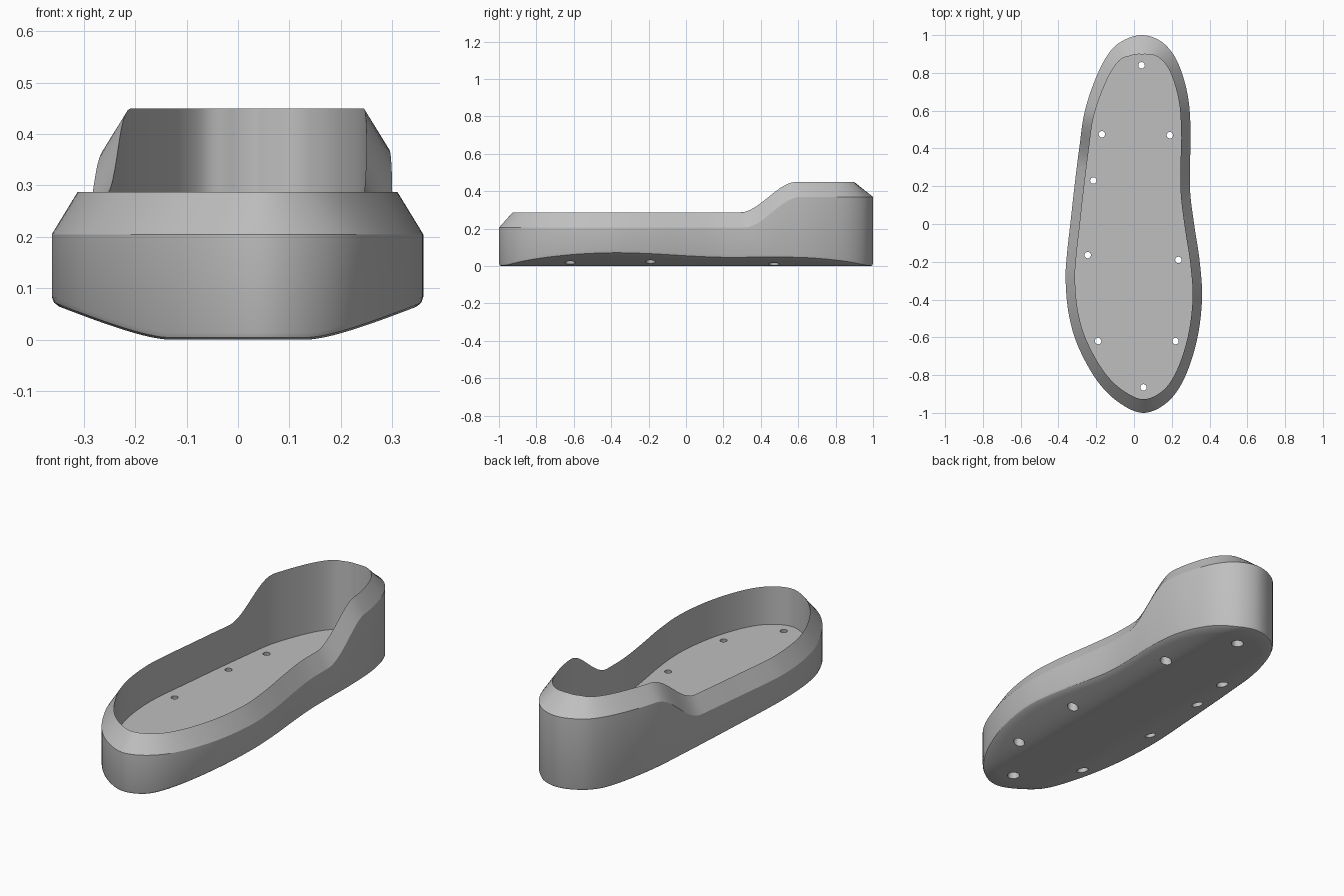
import bpy, bmesh
from mathutils import Vector

cube = bpy.data.objects.get("Cube")
if cube:
    bpy.data.objects.remove(cube)

grey = bpy.data.materials.new("plain_grey")
grey.use_nodes = True
grey.diffuse_color = (0.52, 0.52, 0.52, 1)
grey.node_tree.nodes["Principled BSDF"].inputs["Base Color"].default_value = grey.diffuse_color

# Foot outline, counterclockwise from the heel
OUTLINE = [Vector(p) for p in (
    (.04, 1), (-.05, .975), (-.125, .915), (-.195, .79), (-.26, .6), (-.29, .4), (-.315, .2),
    (-.335, .02), (-.355, -.16), (-.362, -.3), (-.345, -.48), (-.295, -.65), (-.195, -.83),
    (-.08, -.945), (.05, -1), (.175, -.945), (.265, -.82), (.332, -.62), (.36, -.4),
    (.348, -.2), (.318, 0), (.298, .16), (.296, .3), (.3, .48), (.288, .66), (.25, .81),
    (.2, .91), (.13, .975))]
FLOOR = .092


def smooth_loop(pts, steps=8):
    """Closed Catmull-Rom curve through the points."""
    out, n = [], len(pts)
    for i in range(n):
        a, b, c, d = (pts[(i + k) % n] for k in (-1, 0, 1, 2))
        for s in range(steps):
            t = s / steps
            out.append(b + (c - a) * t / 2 + (a * 2 - b * 5 + c * 4 - d) * t * t / 2
                       + (b * 3 - a - c * 3 + d) * t ** 3 / 2)
    return out


def ease(v, lo, hi):
    t = min(max((v - lo) / (hi - lo), 0), 1)
    return t * t * (3 - 2 * t)


def rim_height(y):
    return .287 + .163 * ease(y, .29, .59)


def sole_height(x):
    """Underside: flat in the middle, rolling up to the sides."""
    d = max(abs(x) - .13, 0)
    return .43 * d * d / (d + .1)


loop = smooth_loop(OUTLINE)
count = len(loop)
normals = []
for i in range(count):
    t = (loop[(i + 1) % count] - loop[i - 1]).normalized()
    normals.append(Vector((t.y, -t.x)))


def inset(amount):
    return [p - n * amount for p, n in zip(loop, normals)]


# Inner rim is inset further at heel and toe than along the sides
inner = [p - n * (.05 + (.052 if n.y > 0 else .023) * n.y ** 2) for p, n in zip(loop, normals)]

bm = bmesh.new()


def ring(points, height):
    return [bm.verts.new((p.x, p.y, height(p))) for p in points]


rings = []
# Curved underside, growing outwards from the centre
base = inset(.014)
for k in range(1, 15):
    rings.append(ring([p * (k / 14) for p in base], lambda p: sole_height(p.x)))
# Rounded lower edge, wall, bevelled rim and inner wall
rings.append(ring(inset(.004), lambda p: sole_height(p.x) + .004))
rings.append(ring(loop, lambda p: sole_height(p.x) + .014))
rings.append(ring(loop, lambda p: .205 + .165 * ease(p.y, .31, .61)))
rings.append(ring(inner, lambda p: rim_height(p.y)))
rings.append(ring(inner, lambda p: FLOOR))
for low, high in zip(rings, rings[1:]):
    for i in range(count):
        j = (i + 1) % count
        bm.faces.new((low[i], low[j], high[j], high[i]))
bm.faces.new(rings[0][::-1])
bm.faces.new(rings[-1])
bmesh.ops.recalc_face_normals(bm, faces=bm.faces[:])

mesh = bpy.data.meshes.new("shoe_base")
bm.to_mesh(mesh)
bm.free()
shoe = bpy.data.objects.new("shoe_base", mesh)
bpy.context.collection.objects.link(shoe)
mesh.materials.append(grey)

# Tapered screw holes through the floor
HOLES = [(.04, .84), (-.17, .475), (.19, .47), (-.215, .23), (-.245, -.165),
         (.235, -.19), (-.19, -.62), (.22, -.62), (.05, -.865)]
bm = bmesh.new()
for x, y in HOLES:
    cone = bmesh.ops.create_cone(bm, cap_ends=True, segments=24, radius1=.033, radius2=.013, depth=.14)
    bmesh.ops.translate(bm, verts=cone["verts"], vec=(x, y, .05))
cut_mesh = bpy.data.meshes.new("hole_cutter")
bm.to_mesh(cut_mesh)
bm.free()
cut_mesh.materials.append(grey)
cutter = bpy.data.objects.new("hole_cutter", cut_mesh)
bpy.context.collection.objects.link(cutter)
cutter.hide_render = True

drill = shoe.modifiers.new("screw_holes", "BOOLEAN")
drill.operation = "DIFFERENCE"
drill.solver = "EXACT"
drill.object = cutter
bpy.ops.object.select_all(action="DESELECT")
bpy.context.view_layer.objects.active = shoe
shoe.select_set(True)
bpy.ops.object.modifier_apply(modifier=drill.name)
bpy.data.objects.remove(cutter)
bpy.ops.object.shade_smooth_by_angle()
